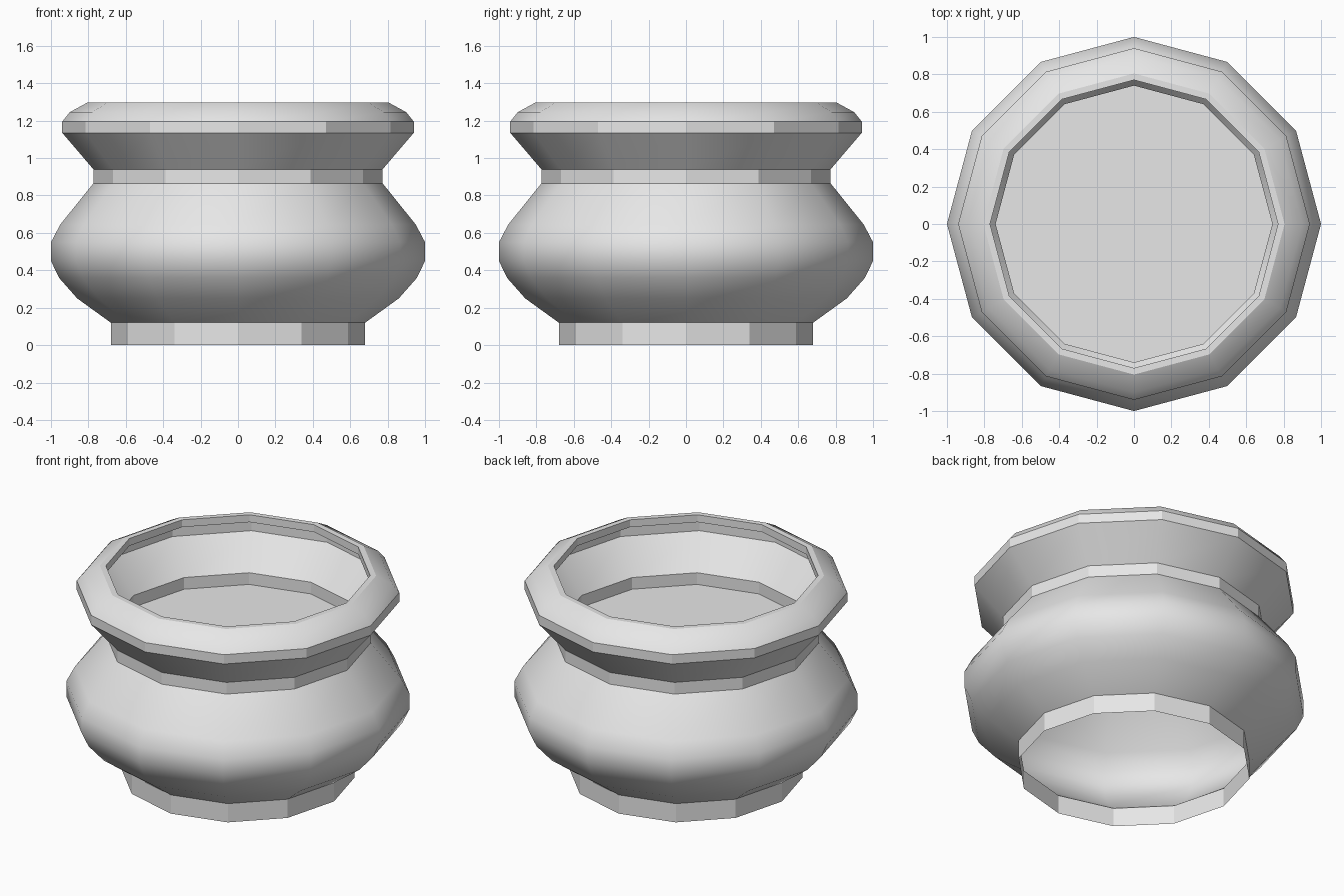
import bpy
import bmesh
from math import cos, sin, pi, radians

cube = bpy.data.objects.get("Cube")
if cube:
    bpy.data.objects.remove(cube, do_unlink=True)

SIDES = 12

# Light grey clay
clay = bpy.data.materials.new("light_grey_clay")
clay.use_nodes = True
clay.diffuse_color = (0.8, 0.8, 0.8, 1)
clay.node_tree.nodes["Principled BSDF"].inputs["Base Color"].default_value = clay.diffuse_color


def lathe(name, profile, material, cap_end=False):
    """Turn a (radius, height) profile around z."""
    bm = bmesh.new()
    rings = []
    for r, z in profile:
        angles = [2 * pi * i / SIDES for i in range(SIDES)]
        rings.append([bm.verts.new((r * cos(a), r * sin(a), z)) for a in angles])
    for low, high in zip(rings, rings[1:]):
        for i in range(SIDES):
            j = (i + 1) % SIDES
            bm.faces.new((low[i], low[j], high[j], high[i]))
    if cap_end:
        bm.faces.new(rings[-1])
    mesh = bpy.data.meshes.new(name)
    bm.to_mesh(mesh)
    bm.free()
    mesh.materials.append(material)
    obj = bpy.data.objects.new(name, mesh)
    bpy.context.collection.objects.link(obj)
    bpy.ops.object.select_all(action='DESELECT')
    obj.select_set(True)
    bpy.context.view_layer.objects.active = obj
    bpy.ops.object.shade_smooth_by_angle(angle=radians(29.5))
    return obj


# One continuous wall: open foot, belly, neck, lip, then the inner basin
foot = [(0.68, 0), (0.68, 0.12)]
belly = [(0.86, 0.25), (0.957, 0.36), (1, 0.45), (1, 0.55), (0.95, 0.645)]
neck = [(0.773, 0.865), (0.773, 0.94)]
lip = [(0.94, 1.135), (0.94, 1.195), (0.9, 1.245), (0.805, 1.297), (0.77, 1.297)]
basin = [(0.77, 1.25), (0.9, 1.195), (0.9, 1.135), (0.74, 0.94), (0.74, 0.865)]

lathe("pot", foot + belly + neck + lip + basin, clay, cap_end=True)
